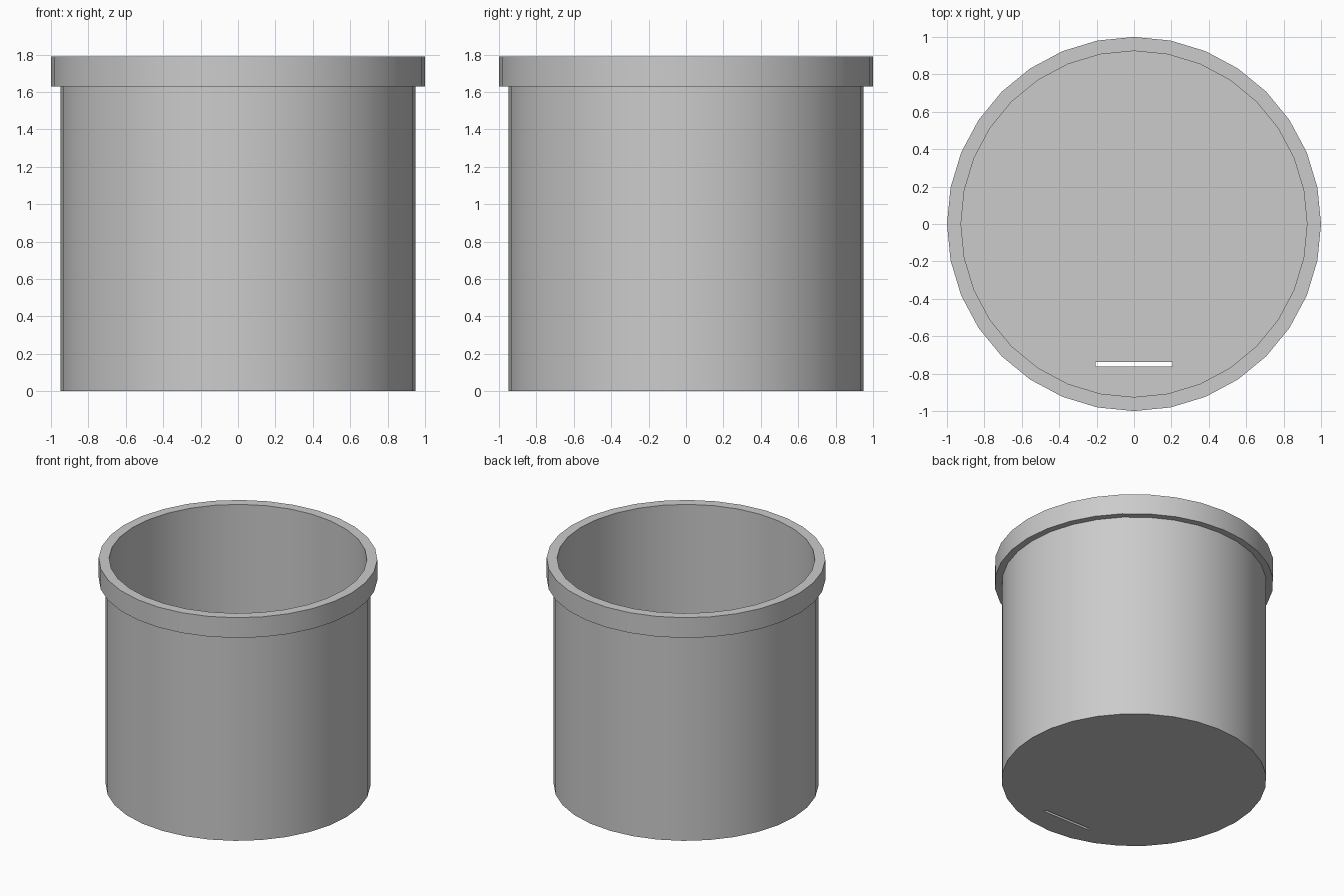
import bpy, bmesh
from math import cos, sin, tau, radians

cube = bpy.data.objects.get("Cube")
if cube:
    bpy.data.objects.remove(cube, do_unlink=True)

SIDES = 32
HEIGHT, RIM_BOTTOM = 1.79, 1.63
BODY_R, RIM_R, INNER_R = 0.95, 1.0, 0.925
FLOOR = 0.03

grey = bpy.data.materials.new("light_grey")
grey.use_nodes = True
grey.diffuse_color = (0.6, 0.6, 0.6, 1)
grey.node_tree.nodes["Principled BSDF"].inputs["Base Color"].default_value = (0.6, 0.6, 0.6, 1)


def lathe(name, profile):
    """Turn an (r, z) profile around z and cap both ends with flat discs."""
    bm = bmesh.new()
    rings = [[bm.verts.new((r * cos(tau * i / SIDES), r * sin(tau * i / SIDES), z))
              for i in range(SIDES)] for r, z in profile]
    for low, high in zip(rings, rings[1:]):
        for i in range(SIDES):
            j = (i + 1) % SIDES
            bm.faces.new((low[i], low[j], high[j], high[i]))
    bm.faces.new(rings[0][::-1])
    bm.faces.new(rings[-1])
    bmesh.ops.recalc_face_normals(bm, faces=bm.faces)
    mesh = bpy.data.meshes.new(name)
    bm.to_mesh(mesh)
    bm.free()
    mesh.materials.append(grey)
    obj = bpy.data.objects.new(name, mesh)
    bpy.context.collection.objects.link(obj)
    return obj


# Open pot: outer wall, overhanging rim, inner wall and floor
pot = lathe("pot", [(BODY_R, 0), (BODY_R, RIM_BOTTOM), (RIM_R, RIM_BOTTOM),
                    (RIM_R, HEIGHT), (INNER_R, HEIGHT), (INNER_R, FLOOR)])

# Narrow slot through the floor near the front
bpy.ops.mesh.primitive_cube_add(size=1, location=(0, -0.75, 0))
cutter = bpy.context.object
cutter.name = "slot_cutter"
cutter.scale = (0.41, 0.022, 0.2)
cutter.hide_render = True

bpy.ops.object.select_all(action="DESELECT")
pot.select_set(True)
bpy.context.view_layer.objects.active = pot
cut = pot.modifiers.new("slot", "BOOLEAN")
cut.operation = "DIFFERENCE"
cut.solver = "EXACT"
cut.object = cutter
bpy.ops.object.modifier_apply(modifier=cut.name)
bpy.data.objects.remove(cutter, do_unlink=True)

# Smooth walls with crisp rim and base edges
bpy.ops.object.shade_smooth_by_angle(angle=radians(30))
